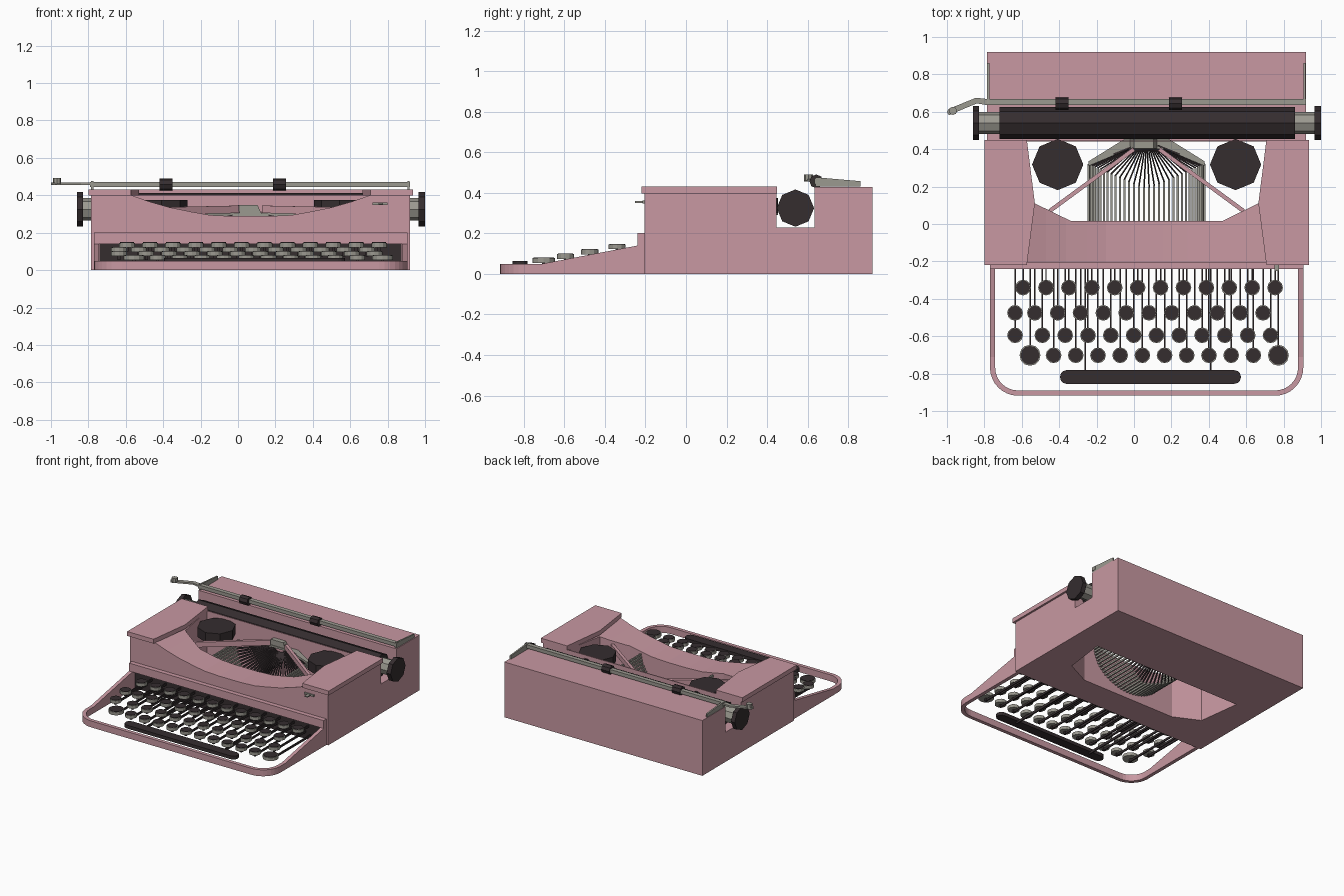
import bpy, bmesh, math
from mathutils import Vector, Matrix

if "Cube" in bpy.data.objects:
    bpy.data.objects.remove(bpy.data.objects["Cube"])

CX = 0.0675  # centre line of the casing


def material(name, rgb):
    m = bpy.data.materials.new(name)
    m.diffuse_color = (*rgb, 1)
    m.use_nodes = True
    m.node_tree.nodes["Principled BSDF"].inputs["Base Color"].default_value = m.diffuse_color
    return m


PINK = material("pink_enamel", (0.58, 0.315, 0.36))
DARK = material("dark_rubber", (0.035, 0.026, 0.028))
GREY = material("warm_grey_metal", (0.33, 0.32, 0.28))


def finish(name, bm, mat):
    bmesh.ops.recalc_face_normals(bm, faces=bm.faces)
    me = bpy.data.meshes.new(name)
    bm.to_mesh(me)
    bm.free()
    me.materials.append(mat)
    ob = bpy.data.objects.new(name, me)
    bpy.context.collection.objects.link(ob)
    return ob


def prism(bm, pts, axis, a, b):
    """Extrude a 2D outline along x, y or z from a to b."""
    def place(p, t):
        return {'x': (t, p[0], p[1]), 'y': (p[0], t, p[1]), 'z': (p[0], p[1], t)}[axis]
    lo = [bm.verts.new(place(p, a)) for p in pts]
    hi = [bm.verts.new(place(p, b)) for p in pts]
    bm.faces.new(lo)
    bm.faces.new(hi[::-1])
    for i in range(len(pts)):
        j = (i + 1) % len(pts)
        bm.faces.new((lo[i], lo[j], hi[j], hi[i]))


def box(bm, x0, x1, y0, y1, z0, z1):
    prism(bm, [(x0, y0), (x1, y0), (x1, y1), (x0, y1)], 'z', z0, z1)


def ngon(cx, cy, r, n):
    return [(cx + r * math.cos(2 * math.pi * i / n), cy + r * math.sin(2 * math.pi * i / n)) for i in range(n)]


def bar(bm, p, q, w, h):
    """Rectangular bar between two points, w wide and h high."""
    p, q = Vector(p), Vector(q)
    d = (q - p).normalized()
    side = d.cross(Vector((0, 0, 1))).normalized()
    up = side.cross(d)
    rot = Matrix((side, d, up)).transposed().to_4x4()
    scale = Matrix.Diagonal((w, (q - p).length, h, 1))
    bmesh.ops.create_cube(bm, size=1, matrix=Matrix.Translation((p + q) / 2) @ rot @ scale)


def flip(pts):
    """Mirror an outline across the casing centre line."""
    return [(2 * CX - p[0], *p[1:]) for p in pts]


# Casing: side profile with the platen notch
bm = bmesh.new()
prism(bm, [(-0.205, 0), (0.92, 0), (0.92, 0.43), (0.635, 0.43), (0.635, 0.23),
           (0.447, 0.23), (0.447, 0.401), (-0.205, 0.401)], 'x', -0.785, 0.92)
casing = finish("casing", bm, PINK)

# Cutters: type basket well and curved dip in the front cowl
well = [(-0.573, 0.44), (-0.53, 0.11), (-0.335, 0.015)]
dip = [(-0.575, 0.402), (-0.47, 0.365), (-0.364, 0.335), (-0.25, 0.312), (-0.15, 0.294), (-0.02, 0.288)]
cutters = []
bm = bmesh.new()
prism(bm, well + flip(well)[::-1], 'z', -0.1, 0.6)
cutters.append(finish("well_cutter", bm, PINK))
bm = bmesh.new()
prism(bm, [(-0.575, 0.6)] + dip + flip(dip)[::-1] + [(2 * CX + 0.575, 0.6)], 'y', -0.3, 0.4)
cutters.append(finish("dip_cutter", bm, PINK))
for c in cutters:
    c.hide_render = True
    c.hide_viewport = True
    m = casing.modifiers.new(c.name, 'BOOLEAN')
    m.operation, m.object, m.solver = 'DIFFERENCE', c, 'EXACT'

# Shoulder plates either side of the well
bm = bmesh.new()
plate = [(-0.8, -0.22), (-0.573, -0.22), (-0.53, 0.11), (-0.573, 0.45), (-0.8, 0.45)]
for pts in (plate, flip(plate)):
    prism(bm, pts, 'z', 0.398, 0.432)
finish("shoulder_plates", bm, PINK)

# Panel above the keyboard and the dark slot behind the keys
bm = bmesh.new()
box(bm, -0.77, 0.905, -0.24, -0.2, 0.14, 0.202)
finish("keyboard_panel", bm, PINK)
bm = bmesh.new()
box(bm, -0.74, 0.875, -0.211, -0.203, 0.003, 0.15)
finish("key_slot", bm, DARK)

# Keyboard rim: U-shaped wall, lower at the front
def rim_path(o):
    r = 0.15 - o
    pts = [(-0.77 + o, -0.203), (-0.77 + o, -0.24), (-0.77 + o, -0.71)]
    for i in range(9):
        a = math.pi + math.pi / 2 * i / 8
        pts.append((-0.62 + r * math.cos(a), -0.768 + r * math.sin(a)))
    return pts + flip(pts)[::-1]


def rim_height(y):
    return 0.05 + 0.09 * min(1, max(0, (y + 0.71) / 0.47))


bm = bmesh.new()
rings = []
for (ox, oy), (ix, iy) in zip(rim_path(0), rim_path(0.028)):
    h = rim_height(oy)
    rings.append([bm.verts.new(v) for v in ((ox, oy, 0), (ox, oy, h), (ix, iy, h), (ix, iy, 0))])
for a, b in zip(rings, rings[1:]):
    for i in range(4):
        j = (i + 1) % 4
        bm.faces.new((a[i], a[j], b[j], b[i]))
bm.faces.new(rings[0])
bm.faces.new(rings[-1])
finish("keyboard_rim", bm, PINK)

# Keys: (x, radius) per row, grey rings with dark caps on thin levers
R = 0.042
rows = [
    (-0.34, 0.122, [(-0.593 + 0.1225 * i, R) for i in range(12)]),
    (-0.475, 0.096, [(-0.636, R)] + [(-0.53 + 0.122 * i, R) for i in range(11)]),
    (-0.595, 0.075, [(-0.636, R)] + [(-0.49 + 0.122 * i, R) for i in range(11)]),
    (-0.702, 0.054, [(-0.556, 0.056)] + [(-0.43 + 0.1187 * i, R) for i in range(10)] + [(0.772, 0.056)]),
]
rims, caps, levers = bmesh.new(), bmesh.new(), bmesh.new()
for y, z, keys in rows:
    for x, r in keys:
        prism(rims, ngon(x, y, r, 12), 'z', z, z + 0.024)
        prism(caps, ngon(x, y, r * 0.9, 12), 'z', z + 0.02, z + 0.027)
        box(levers, x - 0.004, x + 0.004, y, -0.205, z - 0.022, z - 0.006)
        box(levers, x - 0.008, x + 0.008, y - 0.008, y + 0.008, z - 0.022, z + 0.002)
for x in (-0.26, 0.41):
    box(levers, x - 0.004, x + 0.004, -0.8, -0.205, 0.025, 0.045)
finish("key_rims", rims, GREY)
finish("key_caps", caps, DARK)
finish("key_levers", levers, DARK)

# Space bar with rounded ends
bm = bmesh.new()
end = [(-0.359 - 0.037 * math.sin(math.pi * i / 6), -0.818 + 0.037 * math.cos(math.pi * i / 6)) for i in range(7)]
prism(bm, end + [(0.176 - x, y) for x, y in end[::-1]], 'z', 0.038, 0.064)
finish("space_bar", bm, DARK)

# Platen, its shaft and end knobs
for name, r, x0, x1, mat in (("platen", 0.086, -0.72, 0.86, DARK), ("platen_shaft", 0.06, -0.84, 0.975, GREY),
                             ("left_knob", 0.092, -0.862, -0.83, DARK), ("right_knob", 0.092, 0.965, 1.0, DARK)):
    bm = bmesh.new()
    prism(bm, ngon(0.54, 0.325, r, 8), 'x', x0, x1)
    finish(name, bm, mat)

# Ribbon spools
bm = bmesh.new()
for x in (-0.408, 0.543):
    prism(bm, ngon(x, 0.318, 0.137, 8), 'z', 0.30, 0.375)
finish("ribbon_spools", bm, DARK)

# Type basket: half bowl of grey bars turning into dark type bars
ribs, types = bmesh.new(), bmesh.new()
N = 36
for i in range(N):
    a = math.pi * (i + 0.5) / N
    c, s = math.cos(a), math.sin(a)
    x, z = CX + 0.31 * c, 0.30 - 0.25 * s
    ym = 0.19 + 0.13 * abs(c)
    bar(ribs, (x, 0.012, z), (x, ym, z), 0.011, 0.014)
    bar(types, (x, ym, z), (CX + 0.06 * c, 0.42, 0.31 - 0.05 * s), 0.008, 0.012)
finish("basket_ribs", ribs, GREY)
finish("type_bars", types, DARK)

# Grey arch and type guide at the printing point
bm = bmesh.new()
arch = [(-0.243, 0.31), (-0.243, 0.335), (-0.05, 0.455), (CX, 0.455), (CX, 0.40), (-0.03, 0.40)]
for pts in (arch, flip(arch)):
    prism(bm, pts, 'z', 0.29, 0.305)
prism(bm, [(-0.03, 0.29), (0.13, 0.29), (0.105, 0.347), (0.0, 0.347)], 'y', 0.405, 0.455)
finish("type_guide", bm, GREY)

# Pink ribbon arms
bm = bmesh.new()
for pts in ([(-0.45, 0.07, 0.315), (0.0, 0.40, 0.325)], flip([(-0.45, 0.07, 0.315), (0.0, 0.40, 0.325)])):
    bar(bm, pts[0], pts[1], 0.022, 0.04)
finish("ribbon_arms", bm, PINK)

# Paper bail with side arms and dark rollers
bm = bmesh.new()
prism(bm, [(0.635, 0.445), (0.668, 0.445), (0.668, 0.472), (0.635, 0.472)], 'x', -0.79, 0.92)
for x in (-0.785, 0.905):
    prism(bm, [(0.64, 0.432), (0.86, 0.432), (0.86, 0.458), (0.64, 0.477)], 'x', x, x + 0.012)
finish("paper_bail", bm, GREY)
bm = bmesh.new()
for x in (-0.42, 0.187):
    prism(bm, ngon(0.643, 0.457, 0.034, 8), 'x', x, x + 0.07)
finish("bail_rollers", bm, DARK)

# Carriage return lever
bm = bmesh.new()
prism(bm, [(-0.78, 0.635), (-0.78, 0.668), (-0.845, 0.675), (-0.992, 0.615),
           (-1.0, 0.598), (-0.99, 0.582), (-0.84, 0.645)], 'z', 0.455, 0.468)
prism(bm, ngon(-0.968, 0.605, 0.022, 8), 'z', 0.46, 0.492)
finish("return_lever", bm, GREY)

# Small lever on the front
bm = bmesh.new()
box(bm, 0.72, 0.80, -0.215, -0.203, 0.348, 0.362)
box(bm, 0.75, 0.775, -0.252, -0.203, 0.351, 0.359)
finish("front_lever", bm, GREY)
